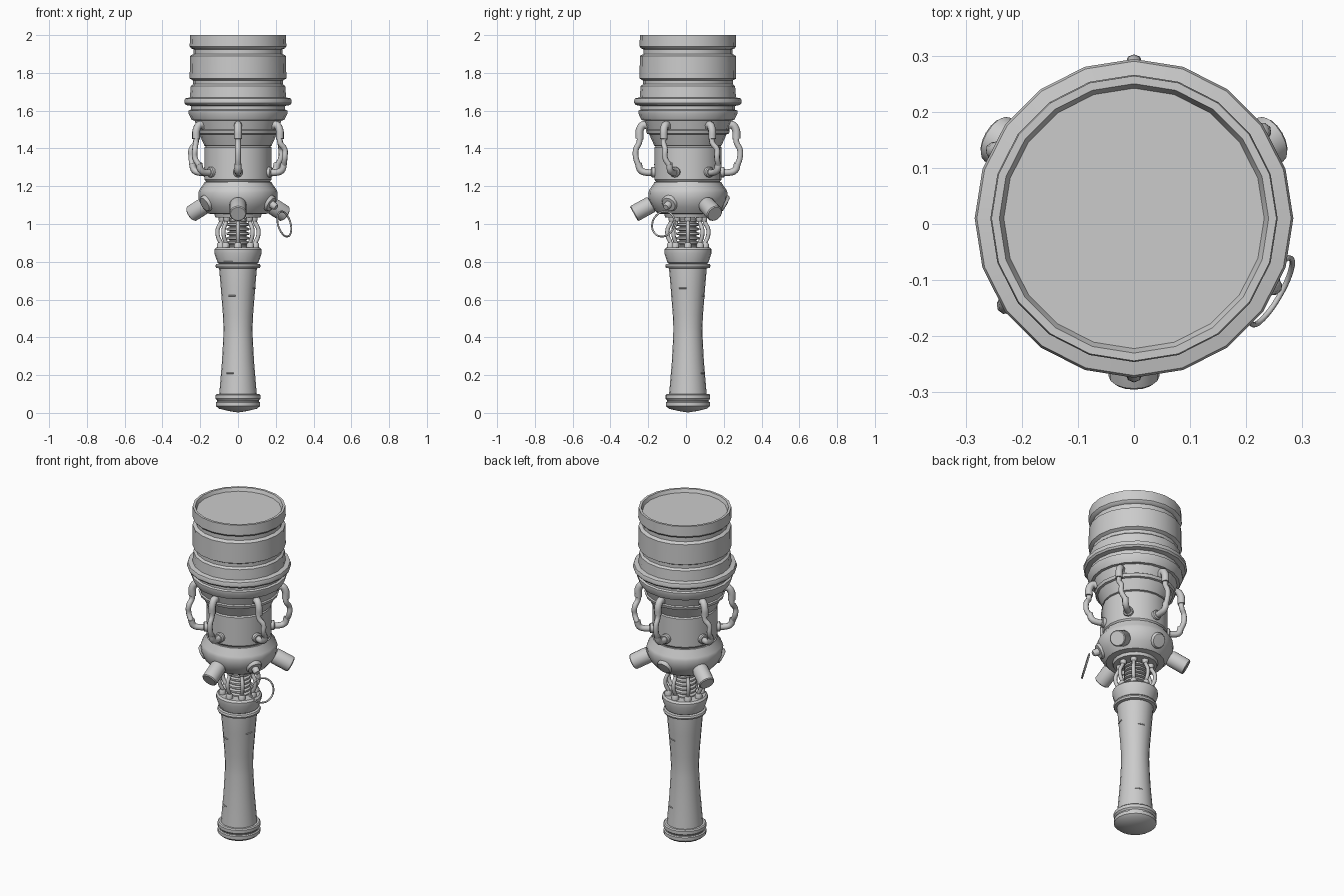
import bpy, bmesh, math
from mathutils import Vector, Matrix

AXIS_Y = 0.01  # main axis offset


def finish(name, bm, angle=35):
    bmesh.ops.remove_doubles(bm, verts=bm.verts, dist=1e-5)
    bmesh.ops.recalc_face_normals(bm, faces=bm.faces)
    me = bpy.data.meshes.new(name)
    bm.to_mesh(me)
    bm.free()
    ob = bpy.data.objects.new(name, me)
    bpy.context.collection.objects.link(ob)
    bpy.ops.object.select_all(action='DESELECT')
    ob.select_set(True)
    bpy.context.view_layer.objects.active = ob
    bpy.ops.object.shade_smooth_by_angle(angle=math.radians(angle))
    return ob


def place(az, r, z):
    a = math.radians(az)
    return Vector((r * math.cos(a), AXIS_Y + r * math.sin(a), z))


def lathe(name, profile, sides=20):
    """Turned part from (radius, height) points."""
    bm = bmesh.new()
    rings = []
    for r, z in profile:
        if r == 0:
            rings.append([bm.verts.new((0, AXIS_Y, z))])
        else:
            rings.append([bm.verts.new(place(360 * i / sides, r, z)) for i in range(sides)])
    for a, b in zip(rings, rings[1:]):
        for i in range(sides):
            j = (i + 1) % sides
            q = [a[i % len(a)], a[j % len(a)], b[j % len(b)], b[i % len(b)]]
            bm.faces.new(list(dict.fromkeys(q)))
    return finish(name, bm)


def turned(name, origin, axis, profile, sides=16):
    """Small turned part along any axis; profile is (radius, distance)."""
    ob = lathe(name, profile, sides)
    rot = axis.to_track_quat('Z', 'Y').to_matrix().to_4x4()
    ob.data.transform(Matrix.Translation(origin) @ rot @ Matrix.Translation((0, -AXIS_Y, 0)))
    return ob


def tube(name, pts, radius, closed=False):
    cu = bpy.data.curves.new(name, 'CURVE')
    cu.dimensions = '3D'
    cu.bevel_depth = radius
    cu.bevel_resolution = 2
    cu.resolution_u = 5
    cu.use_fill_caps = True
    sp = cu.splines.new('BEZIER')
    sp.bezier_points.add(len(pts) - 1)
    for bp, p in zip(sp.bezier_points, pts):
        bp.co = p
        bp.handle_left_type = bp.handle_right_type = 'AUTO'
    sp.use_cyclic_u = closed
    ob = bpy.data.objects.new(name, cu)
    bpy.context.collection.objects.link(ob)
    return ob


# Head: recessed lid, grooved drum, flange and stepped cone
lathe("head", [
    (0, 1.98), (0.232, 1.98), (0.24, 2.0), (0.254, 2.0), (0.256, 1.94), (0.248, 1.93),
    (0.236, 1.925), (0.236, 1.90), (0.254, 1.89), (0.256, 1.77), (0.238, 1.76), (0.238, 1.74),
    (0.25, 1.73), (0.255, 1.67), (0.28, 1.665), (0.284, 1.655), (0.284, 1.64), (0.276, 1.63),
    (0.25, 1.625), (0.25, 1.605), (0.262, 1.60), (0.262, 1.585), (0.245, 1.55), (0.23, 1.548),
    (0.215, 1.50), (0.222, 1.495), (0.217, 1.478), (0.205, 1.475), (0.178, 1.415), (0.165, 1.41), (0, 1.41)])

# Neck drum
lathe("neck_drum", [(0, 1.42), (0.165, 1.42), (0.178, 1.405), (0.178, 1.235), (0.17, 1.225),
                    (0.17, 1.20), (0, 1.20)])

# Collar carrying the pods
lathe("collar", [(0, 1.222), (0.178, 1.222), (0.18, 1.215), (0.205, 1.18), (0.21, 1.165), (0.208, 1.13),
                 (0.19, 1.09), (0.16, 1.055), (0.125, 1.052), (0.12, 1.035), (0, 1.035)])

# Ribbed core between collar and grip
core = [(0, 1.05)]
for i in range(7):
    z = 1.03 - i * 0.024
    core += [(0.045, z), (0.062, z - 0.004), (0.062, z - 0.014), (0.045, z - 0.018)]
lathe("ribbed_core", core + [(0.045, 0.86), (0, 0.86)])

# Grip with cap and pommel
lathe("grip_cap", [(0, 0.875), (0.115, 0.875), (0.125, 0.865), (0.125, 0.845), (0.108, 0.795), (0.1, 0.79),
                   (0.116, 0.788), (0.12, 0.778), (0.116, 0.768), (0.1, 0.765), (0, 0.765)])
lathe("grip", [(0, 0.78), (0.1, 0.78), (0.1, 0.765), (0.091, 0.66), (0.08, 0.52), (0.077, 0.45),
               (0.078, 0.40), (0.085, 0.27), (0.096, 0.14), (0.1, 0.095), (0, 0.095)])
lathe("pommel", [(0, 0.1), (0.112, 0.1), (0.118, 0.094), (0.118, 0.075), (0.11, 0.066), (0.11, 0.06),
                 (0.117, 0.056), (0.117, 0.036), (0.1, 0.022), (0.05, 0.01), (0, 0.002)])

# Thin scored marks on the grip
for z, r, a0 in ((0.805, 0.112, 228), (0.62, 0.0885, 235), (0.66, 0.092, 330),
                 (0.21, 0.0905, 228), (0.62, 0.0885, 60), (0.21, 0.0905, 50)):
    tube("grip_mark", [place(a0 + d, r, z) for d in (0, 13, 26)], 0.003)

# Six hoses round the neck, with thick elbow fittings at both ends
for k in range(6):
    az = 30 + 60 * k
    tw = 0 if az in (90, 270) else 8
    tube("hose_upper_elbow", [place(az, 0.195, 1.51), place(az, 0.232, 1.525),
                              place(az, 0.252, 1.505), place(az, 0.257, 1.45)], 0.021)
    tube("hose", [place(az, 0.255, 1.46), place(az, 0.258, 1.43), place(az + tw / 2, 0.275, 1.395),
                  place(az + tw / 2, 0.275, 1.35), place(az + tw, 0.262, 1.31)], 0.015)
    tube("hose_lower_elbow", [place(az + tw, 0.262, 1.32), place(az + tw, 0.25, 1.285),
                              place(az + tw, 0.22, 1.273), place(az + tw, 0.165, 1.275)], 0.018)
    turned("hose_base", place(az + tw, 0.165, 1.275), place(az + tw, 1, 0) - place(az, 0, 0),
           [(0, 0), (0.028, 0), (0.028, 0.025), (0.022, 0.03), (0, 0.03)], 12)

# Three large pods and three small buttons alternating round the collar
for az in (270, 30, 150):
    out = place(az, 1, -0.55) - place(az, 0, 0)
    turned("pod", place(az, 0.165, 1.12), out,
           [(0, 0), (0.03, 0), (0.03, 0.03), (0.042, 0.032), (0.045, 0.04), (0.045, 0.133), (0.04, 0.138), (0, 0.138)])
for az in (330, 90, 210):
    out = place(az, 1, -0.55) - place(az, 0, 0)
    turned("button", place(az, 0.165, 1.125), out,
           [(0, 0), (0.045, 0), (0.045, 0.035), (0.038, 0.045), (0, 0.047)])

# Pull ring hanging from one button
pin_out = place(330, 1, -0.55) - place(330, 0, 0)
turned("ring_pin", place(330, 0.195, 1.11), pin_out, [(0, 0), (0.02, 0), (0.02, 0.035), (0.014, 0.045), (0, 0.045)], 10)
side = Vector((0.5, 0.866, 0))
down = Vector((0.22, -0.12, -1)).normalized()
centre = Vector((0.245, -0.12, 1.0))
tube("pull_ring", [centre + 0.068 * (math.cos(t * math.pi / 4) * side + math.sin(t * math.pi / 4) * down)
                   for t in range(8)], 0.005, True)

# Eight bowed wires round the core with end sockets
for k in range(8):
    az = 45 * k
    tube("wire", [place(az, 0.085, 1.045), place(az, 0.09, 1.01), place(az, 0.108, 0.97),
                  place(az, 0.105, 0.93), place(az, 0.092, 0.90), place(az, 0.092, 0.87)], 0.011)
    turned("wire_socket_low", place(az, 0.092, 0.87), Vector((0, 0, 1)),
           [(0, 0), (0.02, 0), (0.02, 0.022), (0.014, 0.032), (0, 0.032)], 10)
    turned("wire_socket_top", place(az, 0.085, 1.04), Vector((0, 0, -1)),
           [(0, 0), (0.018, 0), (0.018, 0.02), (0.013, 0.028), (0, 0.028)], 10)
